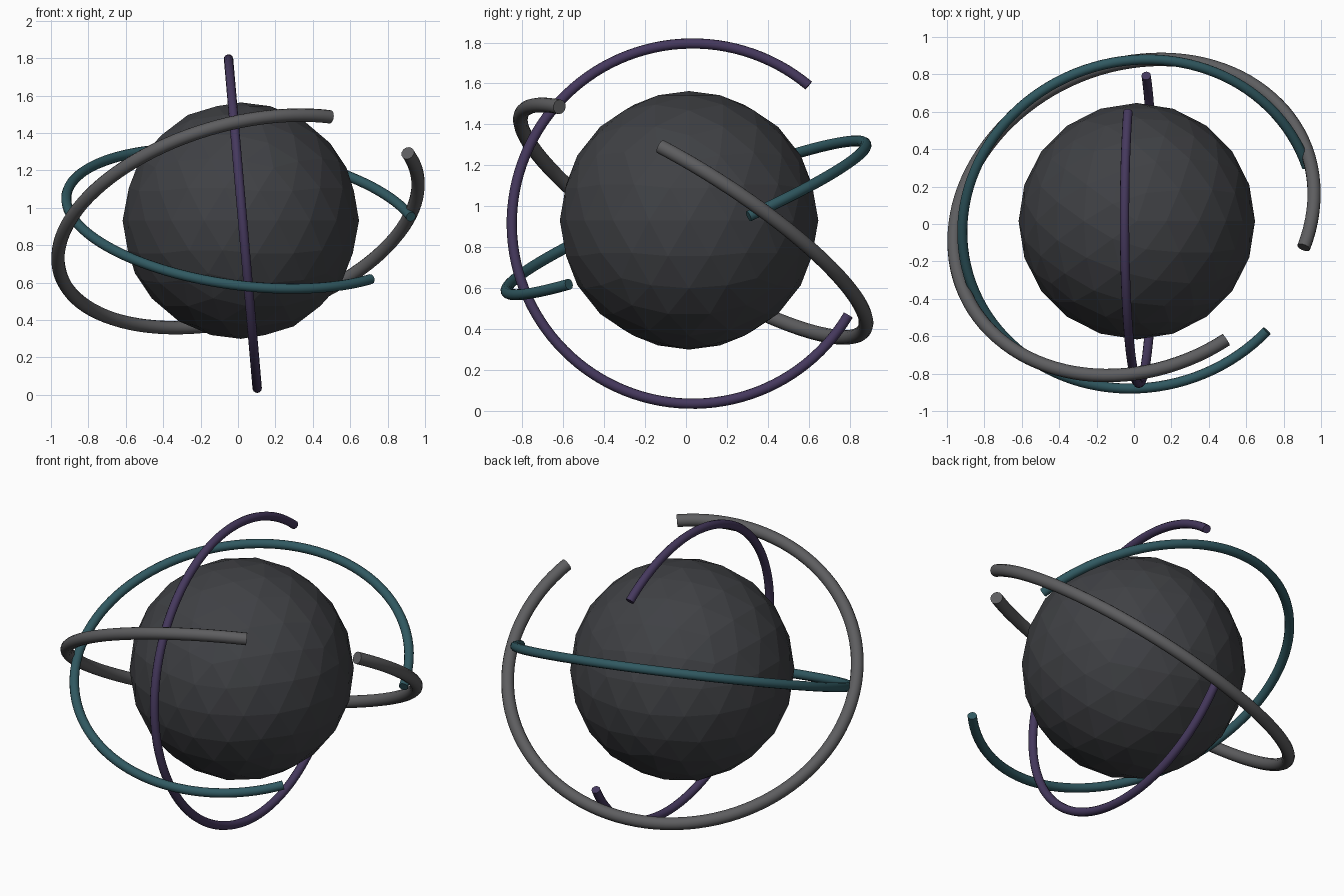
import bpy, bmesh, math
from mathutils import Vector

if "Cube" in bpy.data.objects:
    bpy.data.objects.remove(bpy.data.objects["Cube"])


def material(name, rgb):
    m = bpy.data.materials.new(name)
    m.diffuse_color = (*rgb, 1)
    m.use_nodes = True
    m.node_tree.nodes["Principled BSDF"].inputs["Base Color"].default_value = m.diffuse_color
    return m


def finish(bm, name, mat):
    bmesh.ops.recalc_face_normals(bm, faces=bm.faces)
    me = bpy.data.meshes.new(name)
    bm.to_mesh(me)
    bm.free()
    ob = bpy.data.objects.new(name, me)
    bpy.context.collection.objects.link(ob)
    me.materials.append(mat)
    return ob


def open_ring(name, centre, normal, radius, tube, start, end, mat, steps=96, sides=12):
    """Round tube swept the long way round, from the start point to the end point."""
    c, n = Vector(centre), Vector(normal).normalized()
    a, b = Vector(start) - c, Vector(end) - c
    u = (a - n * a.dot(n)).normalized()
    v = n.cross(u)
    sweep = math.atan2(b.dot(v), b.dot(u))
    sweep -= math.copysign(2 * math.pi, sweep)
    bm = bmesh.new()
    loops = []
    for i in range(steps + 1):
        t = sweep * i / steps
        out = u * math.cos(t) + v * math.sin(t)
        loops.append([bm.verts.new(c + out * (radius + tube * math.cos(k)) + n * (tube * math.sin(k)))
                      for k in (2 * math.pi * j / sides for j in range(sides))])
    for p, q in zip(loops, loops[1:]):
        for j in range(sides):
            k = (j + 1) % sides
            bm.faces.new((p[j], p[k], q[k], q[j]))
    # flat end caps
    bm.faces.new(loops[0])
    bm.faces.new(loops[-1])
    ob = finish(bm, name, mat)
    bpy.ops.object.select_all(action='DESELECT')
    ob.select_set(True)
    bpy.context.view_layer.objects.active = ob
    bpy.ops.object.shade_smooth_by_angle(angle=math.radians(40))


# faceted core
bm = bmesh.new()
bmesh.ops.create_icosphere(bm, subdivisions=3, radius=0.632)
bmesh.ops.translate(bm, verts=bm.verts, vec=(0.015, 0.015, 0.931))
finish(bm, "core", material("charcoal", (0.05, 0.052, 0.058)))

# three open rings
open_ring("outer_ring", (0, 0.035, 0.927), (-0.237, 0.522, 0.819), 0.991, 0.036,
          (0.50, -0.63, 1.485), (0.91, -0.125, 1.295), material("grey", (0.11, 0.11, 0.115)))
open_ring("middle_ring", (0.025, 0, 0.943), (0.12, -0.377, 0.918), 0.95, 0.027,
          (0.925, 0.31, 0.943), (0.715, -0.575, 0.613), material("teal", (0.03, 0.1, 0.12)))
open_ring("inner_ring", (0.026, 0.032, 0.915), (1, 0, 0.087), 0.884, 0.025,
          (-0.035, 0.602, 1.593), (0.065, 0.80, 0.463), material("purple", (0.06, 0.04, 0.11)))
